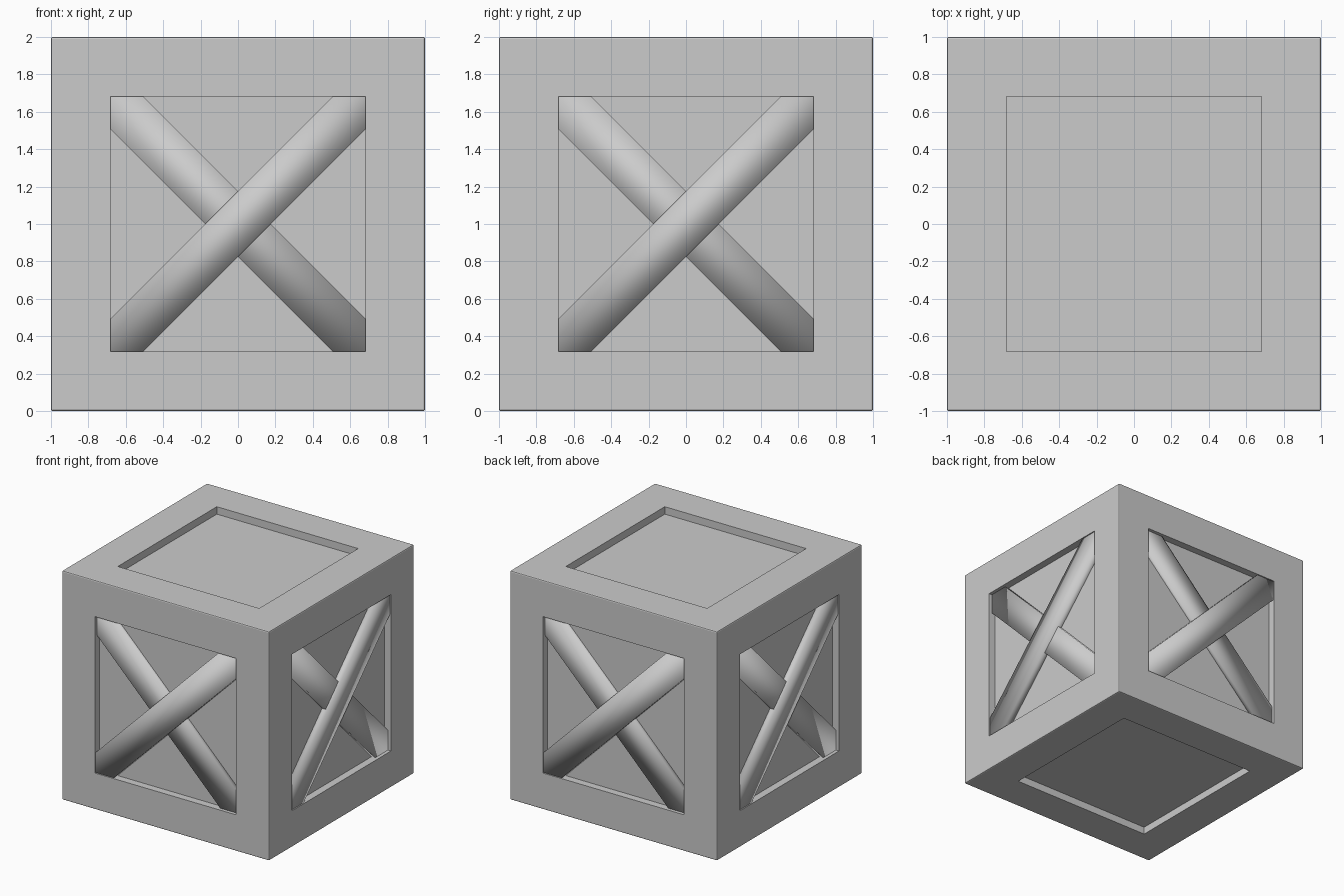
import bpy, bmesh, math
from mathutils import Matrix

if "Cube" in bpy.data.objects:
    bpy.data.objects.remove(bpy.data.objects["Cube"])

OPEN = 0.683      # half size of each recessed panel
DEPTH = 0.065     # recess depth
WIDTH = 0.247     # beam width
LENGTH = 2.0      # beam length, ends buried in the frame


def finish(name, bm, smooth=False):
    bmesh.ops.recalc_face_normals(bm, faces=bm.faces)
    for f in bm.faces:
        f.smooth = smooth
    mesh = bpy.data.meshes.new(name)
    bm.to_mesh(mesh)
    bm.free()
    obj = bpy.data.objects.new(name, mesh)
    bpy.context.collection.objects.link(obj)


# Crate body: cube with a straight-walled recess in all six faces
bm = bmesh.new()
bmesh.ops.create_cube(bm, size=2, matrix=Matrix.Translation((0, 0, 1)))
panels = list(bm.faces)
bmesh.ops.inset_individual(bm, faces=panels, thickness=1 - OPEN, depth=0,
                           use_even_offset=True)
bm.normal_update()
bmesh.ops.inset_individual(bm, faces=panels, thickness=0, depth=-DEPTH)
outer = [e for e in bm.edges if e.calc_length() > 1.9]
bmesh.ops.bevel(bm, geom=outer, offset=0.01, segments=2, profile=0.5, affect='EDGES')
finish("crate_body", bm)


# Diagonal beam: softly shaded bar reaching from just behind the panel out to "top"
def beam(name, turn, tilt, top):
    back = DEPTH + 0.03
    bm = bmesh.new()
    place = (Matrix.Translation((0, 0, 1)) @ Matrix.Rotation(turn, 4, 'Z')
             @ Matrix.Translation((0, -1 + (top + back) / 2, 0))
             @ Matrix.Rotation(tilt, 4, 'Y')
             @ Matrix.Diagonal((LENGTH, back - top, WIDTH, 1)))
    bmesh.ops.create_cube(bm, size=1, matrix=place)
    finish(name, bm, smooth=True)


# Crossed beams on the four sides, one lying over the other
for i, side in enumerate(("front", "right", "back", "left")):
    turn = i * math.pi / 2
    beam(side + "_under_beam", turn, math.pi / 4, 0.03)
    beam(side + "_over_beam", turn, -math.pi / 4, 0.01)
